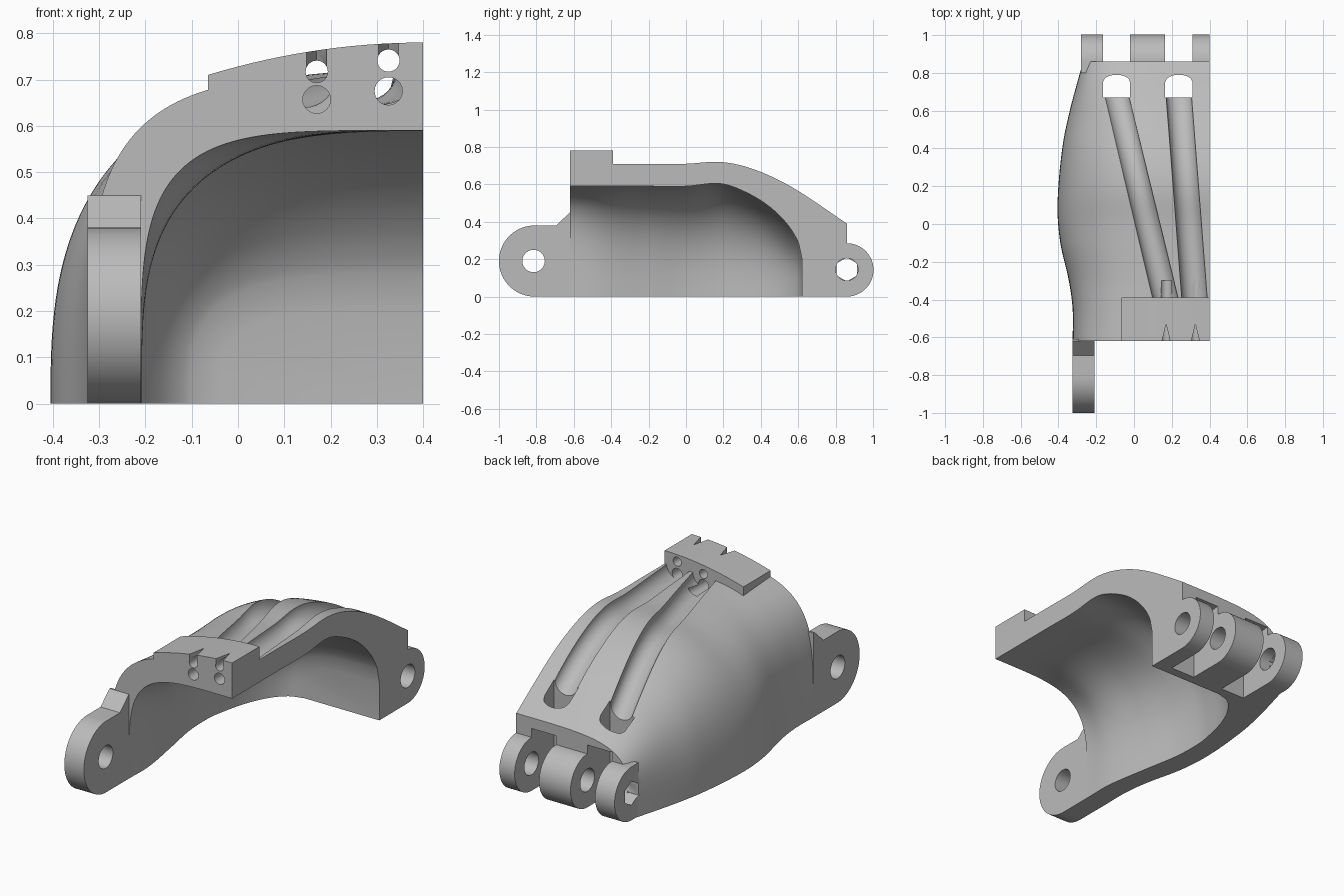
import bpy, bmesh, math

if "Cube" in bpy.data.objects:
    bpy.data.objects.remove(bpy.data.objects["Cube"], do_unlink=True)

grey = bpy.data.materials.new("plain grey")
grey.use_nodes = True
grey.diffuse_color = (0.5, 0.5, 0.5, 1)
grey.node_tree.nodes["Principled BSDF"].inputs["Base Color"].default_value = (0.5, 0.5, 0.5, 1)
CUT = 0.4  # flat cut plane


def smooth_table(xs, vs):
    """Cubic interpolation through a few stations."""
    last = len(xs) - 1

    def slope(i):
        lo, hi = max(i - 1, 0), min(i + 1, last)
        return (vs[hi] - vs[lo]) / (xs[hi] - xs[lo])

    def value(x):
        x = min(max(x, xs[0]), xs[-1])
        i = max(k for k in range(last) if xs[k] <= x)
        w = xs[i + 1] - xs[i]
        t = (x - xs[i]) / w
        return ((1 + 2 * t) * (1 - t) ** 2 * vs[i] + t * t * (3 - 2 * t) * vs[i + 1]
                + w * (t * (1 - t) ** 2 * slope(i) - t * t * (1 - t) * slope(i + 1)))
    return value


def loft(name, rings):
    """Closed solid through equal-length rings."""
    bm = bmesh.new()
    loops = [[bm.verts.new(p) for p in ring] for ring in rings]
    count = len(loops[0])
    for a, b in zip(loops, loops[1:]):
        for i in range(count):
            j = (i + 1) % count
            bm.faces.new((a[i], a[j], b[j], b[i]))
    bm.faces.new(loops[0])
    bm.faces.new(loops[-1])
    bmesh.ops.recalc_face_normals(bm, faces=bm.faces)
    mesh = bpy.data.meshes.new(name)
    bm.to_mesh(mesh)
    bm.free()
    mesh.materials.append(grey)
    obj = bpy.data.objects.new(name, mesh)
    bpy.context.collection.objects.link(obj)
    return obj


def prism(name, outline, axis, lo, hi):
    """Extrude a 2D outline along an axis; the outline keeps x, y, z order."""
    def place(p, d):
        q = list(p)
        q.insert(axis, d)
        return q
    return loft(name, [[place(p, d) for p in outline] for d in (lo, hi)])


def arc(cx, cy, r, start=0, end=360, n=40):
    full = end - start == 360
    return [(cx + r * math.cos(math.radians(start + (end - start) * i / (n if full else n - 1))),
             cy + r * math.sin(math.radians(start + (end - start) * i / (n if full else n - 1))))
            for i in range(n)]


def combine(target, tool, operation):
    mod = target.modifiers.new(operation.lower(), "BOOLEAN")
    mod.operation, mod.solver, mod.object = operation, "EXACT", tool
    bpy.context.view_layer.objects.active = target
    bpy.ops.object.modifier_apply(modifier=mod.name)
    bpy.data.objects.remove(tool, do_unlink=True)


def spread(lo, hi, n):
    return [lo + (hi - lo) * i / (n - 1) for i in range(n)]


# Outer width, height and squareness along the length
stations = (-0.62, -0.45, -0.3, -0.1, 0.1, 0.4, 0.6, 0.86)
out_w = smooth_table(stations, (0.725, 0.725, 0.745, 0.79, 0.805, 0.78, 0.74, 0.67))
out_n = smooth_table(stations, (4, 3.6, 3.2, 2.9, 2.8, 2.9, 3.2, 4.5))
out_h = smooth_table((-0.62, -0.2, 0, 0.17, 0.3, 0.45, 0.6, 0.86),
                     (0.71, 0.71, 0.71, 0.72, 0.70, 0.645, 0.565, 0.39))
# The same for the hollow
in_y = (-0.62, -0.45, -0.2, 0, 0.17, 0.27, 0.42, 0.53, 0.6, 0.62)
in_w = smooth_table(in_y, (0.61, 0.61, 0.65, 0.685, 0.69, 0.675, 0.635, 0.58, 0.51, 0.44))
in_h = smooth_table(in_y, (0.59, 0.59, 0.59, 0.59, 0.605, 0.58, 0.5, 0.4, 0.29, 0.2))
in_n = smooth_table(in_y, (4.5, 3.2, 2.9, 2.8, 2.8, 2.8, 2.9, 3, 3.5, 4))


def arch(y, w, h, n, steps=48):
    pts = []
    for t in spread(0, math.pi / 2, steps):
        c, s = max(math.cos(t), 0), math.sin(t)
        pts.append((CUT - w * c ** (2 / n), y, h * s ** (2 / n)))
    return pts


def surface_z(x, y):
    n = out_n(y)
    return out_h(y) * (1 - ((CUT - x) / out_w(y)) ** n) ** (1 / n)


# Arched shell
shell = loft("half_shell", [arch(y, out_w(y), out_h(y), out_n(y)) + [(CUT, y, 0)]
                            for y in spread(-0.62, 0.86, 60)])

# Hollow underneath
rings = []
for y in [-0.75] + spread(-0.62, 0.5, 45) + spread(0.51, 0.62, 14):
    w, h = in_w(y), in_h(y)
    rings.append([(CUT - w, y, -0.1)] + arch(y, w, h, in_n(y))
                 + [(0.6, y, h), (0.6, y, -0.1)])
combine(shell, loft("hollow", rings), "DIFFERENCE")

# Wrist ear at the front
ear = arc(-0.81, 0.19, 0.19, 90, 270) + [(-0.61, 0), (-0.61, 0.45), (-0.62, 0.45), (-0.695, 0.38)]
combine(shell, prism("ear", ear, 0, -0.325, -0.21), "UNION")
combine(shell, prism("ear_hole", arc(-0.815, 0.19, 0.06), 0, -0.5, -0.1), "DIFFERENCE")

# Raised block on top with a gently curved crown
crown = [(x, 0.78 - 0.07 * ((CUT - x) / 0.465) ** 2) for x in spread(-0.065, CUT, 16)]
block = [(-0.065, 0.63)] + crown + [(CUT, 0.63)]
combine(shell, prism("block", block, 1, -0.62, -0.39), "UNION")

# Hinge knuckles at the back
knuckle = arc(0.86, 0.1425, 0.1425, -90, 90) + [(0.8, 0.285), (0.8, 0)]
for lo, hi in ((-0.28, -0.165), (-0.02, 0.165), (0.31, CUT)):
    combine(shell, prism("knuckle", knuckle, 0, lo, hi), "UNION")

# Clearance slots, cord windows and cord grooves
for lo, hi, front_x in ((-0.165, -0.02, 0.165), (0.165, 0.31, 0.32)):
    mid, half = (lo + hi) / 2, (hi - lo) / 2
    slot = arc(0.86, 0.1425, 0.19, 90, 180) + [(0.67, -0.1), (1.1, -0.1), (1.1, 0.3325)]
    combine(shell, prism("slot", slot, 0, lo, hi), "DIFFERENCE")
    rim = [(mid + half * c, 0.75 + 0.04 * math.sqrt(max(1 - c * c, 0))) for c in spread(1, -1, 17)]
    window = [(lo, 0.67), (hi, 0.67)] + rim
    combine(shell, prism("window", window, 2, 0.15, 0.8), "DIFFERENCE")
    rings = []
    for y in spread(-0.39, 0.72, 40):
        t = (y + 0.39) / 1.06
        x = front_x + (mid - front_x) * t
        rings.append([(px, y, pz) for px, pz in arc(x, surface_z(x, y) + 0.005, 0.068, n=32)])
    combine(shell, loft("groove", rings), "DIFFERENCE")

# Hinge pin bore with a hexagonal pocket on the outer end
combine(shell, prism("bore", arc(0.86, 0.145, 0.06), 0, -0.23, 0.6), "DIFFERENCE")
combine(shell, prism("hex_pocket", arc(0.86, 0.145, 0.064, 30, 390, 6), 0, -0.4, -0.22), "DIFFERENCE")

# Cord holes and tapered notches in the block
for x, low, high in ((0.17, 0.657, 0.717), (0.325, 0.675, 0.741)):
    combine(shell, prism("lower_hole", arc(x, low, 0.03, n=24), 1, -0.7, -0.3), "DIFFERENCE")
    combine(shell, prism("upper_hole", arc(x, high, 0.024, n=24), 1, -0.7, -0.3), "DIFFERENCE")
    notch = [(x - 0.024, -0.63), (x + 0.024, -0.63), (x, -0.53)]
    combine(shell, prism("notch", notch, 2, high, 0.9), "DIFFERENCE")

# Smooth shading with crisp edges
bpy.ops.object.select_all(action="DESELECT")
shell.select_set(True)
bpy.context.view_layer.objects.active = shell
bpy.ops.object.shade_smooth_by_angle(angle=math.radians(30))
